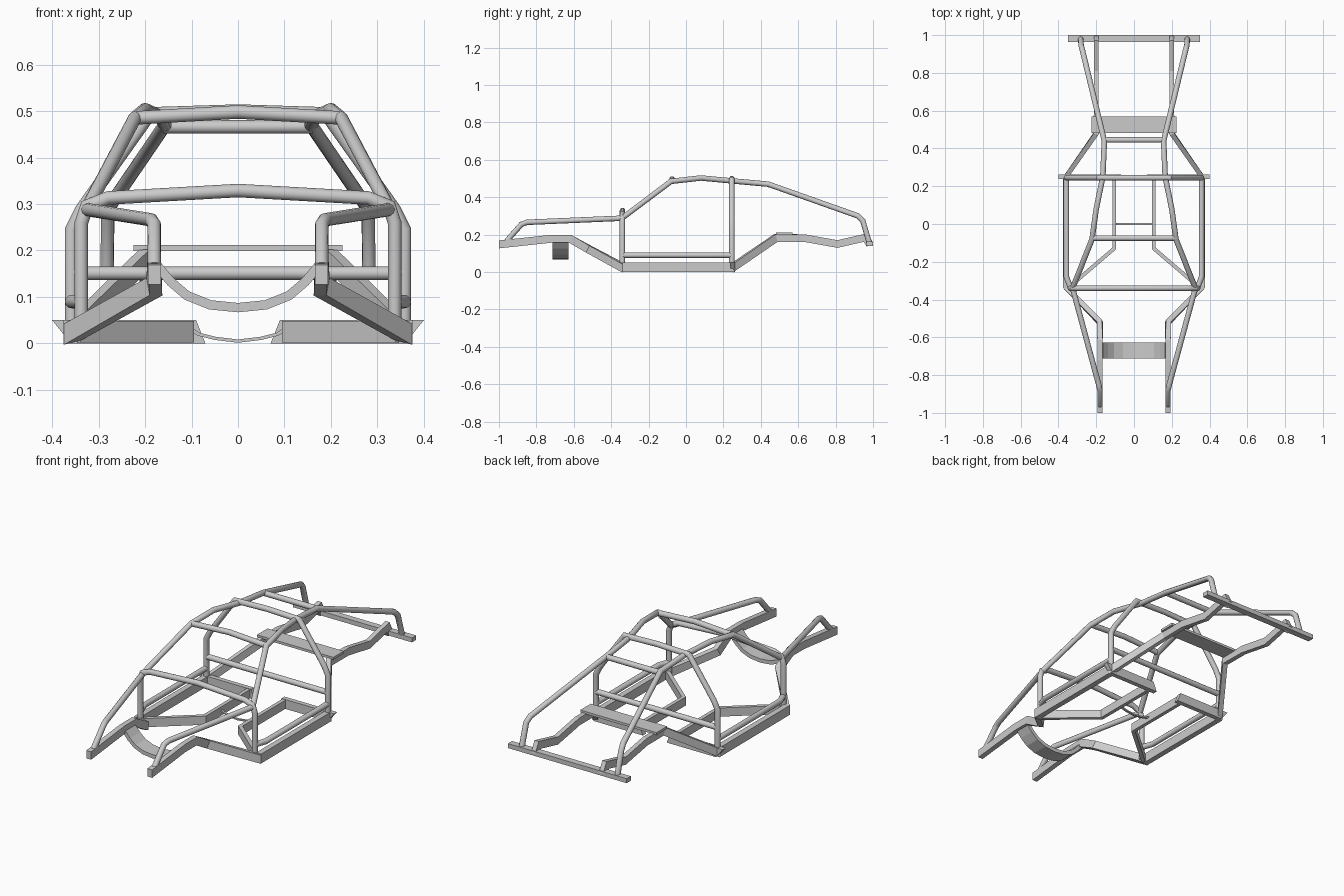
import bpy, bmesh, math
from mathutils import Vector as V

if "Cube" in bpy.data.objects:
    bpy.data.objects.remove(bpy.data.objects["Cube"])

R = 0.0145  # tube radius


def section(w=None, h=None):
    """Rectangle (w sideways, h along up) or, with no size, a round tube."""
    if w:
        return [(-w / 2, -h / 2), (w / 2, -h / 2), (w / 2, h / 2), (-w / 2, h / 2)]
    return [(R * math.cos(i * math.pi / 6), R * math.sin(i * math.pi / 6)) for i in range(12)]


def sweep(name, path, prof, up=(0, 0, 1), mirror=False, ends=(None, None)):
    """Sweep a section along a path with mitred corners; ends are optional cap normals."""
    pts = [V(p) for p in path]
    up = V(up)
    tan = [(b - a).normalized() for a, b in zip(pts, pts[1:])]
    bm = bmesh.new()
    rings = []
    for i, p in enumerate(pts):
        near = [tan[j] for j in (i - 1, i) if 0 <= j < len(tan)]
        n = sum(near, V()).normalized()
        if i == 0 and ends[0]:
            n = V(ends[0]).normalized()
        if i == len(pts) - 1 and ends[1]:
            n = V(ends[1]).normalized()
        ring = []
        for a, b in prof:
            co = V()
            for t in near:
                side = t.cross(up).normalized()
                o = side * a + side.cross(t) * b
                co += o - t * (o.dot(n) / t.dot(n))
            ring.append(bm.verts.new(p + co / len(near)))
        rings.append(ring)
    k = len(prof)
    for r, s in zip(rings, rings[1:]):
        for j in range(k):
            bm.faces.new((r[j], r[(j + 1) % k], s[(j + 1) % k], s[j]))
    bm.faces.new(rings[0])
    bm.faces.new(rings[-1])
    bmesh.ops.recalc_face_normals(bm, faces=bm.faces[:])
    me = bpy.data.meshes.new(name)
    bm.to_mesh(me)
    bm.free()
    ob = bpy.data.objects.new(name, me)
    bpy.context.collection.objects.link(ob)
    if mirror:
        ob.modifiers.new("Mirror", 'MIRROR').use_mirror_merge = False
    if k > 4:
        bpy.ops.object.select_all(action='DESELECT')
        bpy.context.view_layer.objects.active = ob
        ob.select_set(True)
        bpy.ops.object.shade_smooth_by_angle(angle=math.radians(35))
    return ob


def whole(half):
    """Right half of a path (ending on x = 0) extended to the left."""
    return half + [(-x, y, z) for x, y, z in reversed(half) if x > 1e-6]


TUBE = section()
Y = (0, 1, 0)

# Box-section chassis rails
sweep("front_rail", [(.18, -1, .148), (.18, -.72, .178), (.18, -.62, .178), (.18, -.52, .122),
                     (.355, -.34, .025)], section(.028, .042), mirror=True, ends=(Y, Y))
sweep("rocker_rail", [(.36, -.34, .025), (.36, .25, .025)], section(.03, .05), mirror=True)
sweep("rear_rail", [(.36, .25, .025), (.2, .48, .182), (.2, .63, .182), (.2, .81, .15),
                    (.2, .962, .185), (.2, .983, .145)], section(.025, .04),
      mirror=True, ends=(Y, None))
sweep("inner_floor_rail", [(.105, .25, .025), (.105, -.13, .025), (.345, -.335, .025)],
      section(.02, .046), mirror=True)
sweep("rear_floor_crossbar", [(.08, .25, .025), (.38, .25, .025)], section(.025, .05),
      mirror=True, ends=((1, 0, -.4), (1, 0, -.8)))

# Cross members and plates
sweep("front_crossmember", whole([(.172, -.67, .165), (.145, -.67, .133), (.11, -.67, .103),
                                  (.06, -.67, .083), (0, -.67, .077)]), section(.02, .085), Y)
sweep("tunnel_strap", whole([(.1, 0, .03), (.085, 0, .02), (.05, 0, .011), (0, 0, .005)]),
      section(.007, .012), Y)
sweep("rear_plate", [(-.225, .525, .205), (.225, .525, .205)], section(.088, .013))
sweep("rear_bumper_bar", [(-.35, .982, .152), (.35, .982, .152)], section(.035, .024))

# Tube cage hoops
sweep("main_hoop", whole([(.358, .245, .02), (.358, .245, .245), (.335, .245, .29),
                          (.19, .245, .494), (0, .245, .5)]), TUBE, Y)
sweep("dash_hoop", whole([(.337, -.34, .02), (.337, -.34, .26), (.325, -.34, .295),
                          (.28, -.34, .313), (0, -.34, .329)]), TUBE, Y)
sweep("windscreen_header", whole([(.225, -.075, .485), (0, -.075, .498)]), TUBE, Y)
sweep("hoop_crossbar", [(-.355, .245, .151), (.355, .245, .151)], TUBE)
sweep("rear_roof_crossbar", [(-.16, .445, .466), (.16, .445, .466)], TUBE)

# Long side tubes
sweep("roof_and_rear_stay", [(.325, -.34, .29), (.222, -.08, .485), (.2, .08, .503),
                             (.165, .25, .487), (.157, .44, .47), (.273, .92, .3),
                             (.28, .945, .275), (.282, .98, .155)], TUBE, mirror=True)
sweep("door_bar", [(.337, -.335, .09), (.358, -.28, .09), (.358, .245, .09)], TUBE, mirror=True)
sweep("front_upper_bar", [(.325, -.34, .288), (.187, -.85, .266), (.18, -.88, .255),
                          (.18, -.96, .165)], TUBE, mirror=True)
